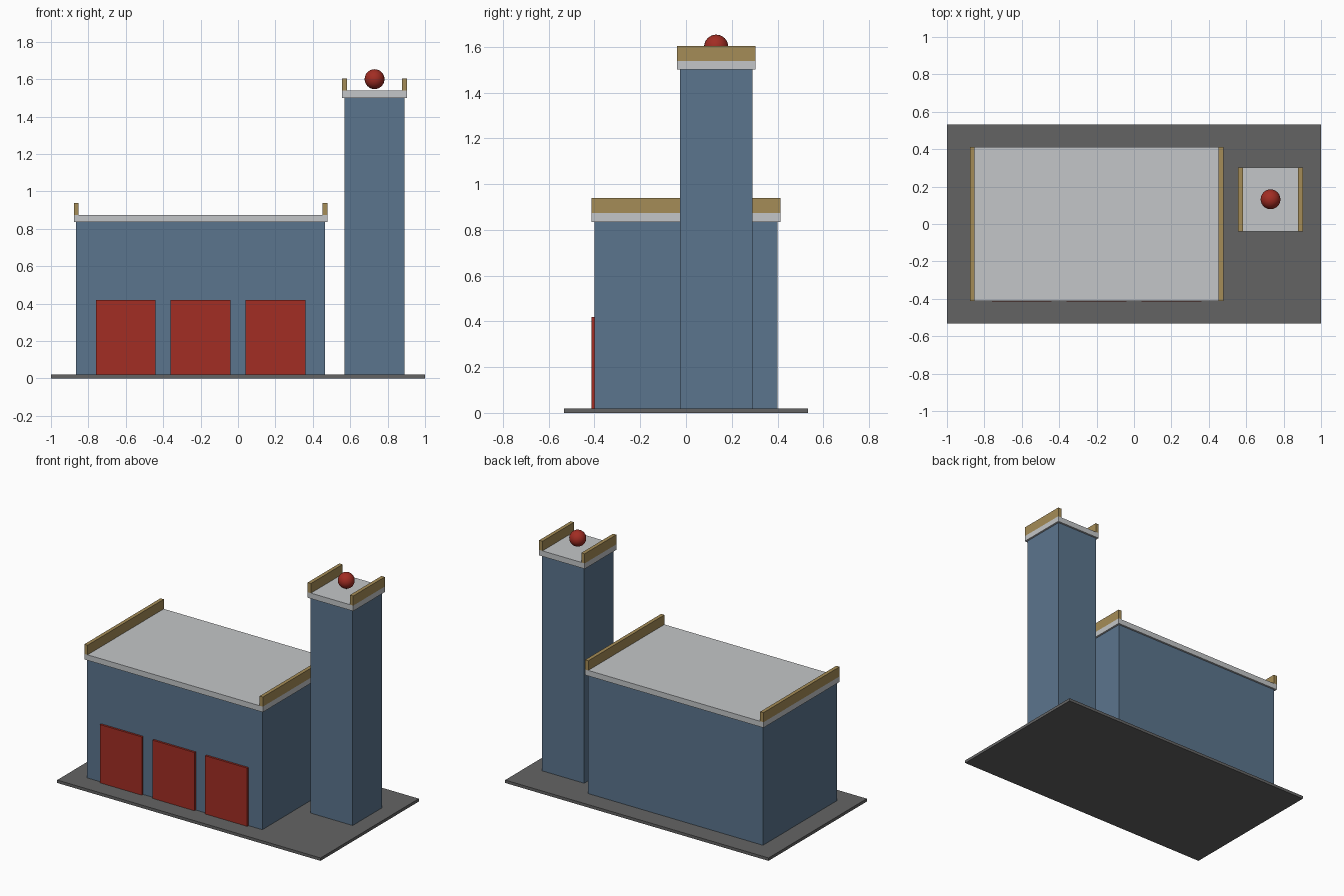
import bpy

default = bpy.data.objects.get("Cube")
if default:
    bpy.data.objects.remove(default, do_unlink=True)


def material(name, rgb):
    mat = bpy.data.materials.new(name)
    mat.use_nodes = True
    colour = (*rgb, 1)
    mat.diffuse_color = colour
    mat.node_tree.nodes["Principled BSDF"].inputs["Base Color"].default_value = colour
    return mat


BLUE = material("slate blue", (0.105, 0.178, 0.27))
GREY = material("light grey", (0.55, 0.565, 0.58))
TAN = material("tan", (0.376, 0.262, 0.095))
RED = material("red", (0.36, 0.026, 0.017))
DARK = material("dark grey", (0.127, 0.127, 0.127))


def box(name, mat, x, y, z):
    """Box spanning the (low, high) range on each axis."""
    spans = (x, y, z)
    bpy.ops.mesh.primitive_cube_add(size=1, location=[(a + b) / 2 for a, b in spans])
    obj = bpy.context.object
    obj.name = name
    obj.scale = [b - a for a, b in spans]
    bpy.ops.object.transform_apply(location=False, rotation=False, scale=True)
    obj.data.materials.append(mat)
    return obj


def block(name, x, y, top):
    """Walls, an overhanging roof slab and a parapet on each side."""
    lip, slab, rail, thick = 0.013, 0.038, 0.066, 0.025
    box(name + "_walls", BLUE, x, y, (GROUND, top))
    x = (x[0] - lip, x[1] + lip)
    y = (y[0] - lip, y[1] + lip)
    box(name + "_roof", GREY, x, y, (top, top + slab))
    z = (top + slab, top + slab + rail)
    box(name + "_right_parapet", TAN, (x[0], x[0] + thick), y, z)
    box(name + "_left_parapet", TAN, (x[1] - thick, x[1]), y, z)


# Ground slab
GROUND = 0.02
box("ground_slab", DARK, (-1, 1), (-0.533, 0.533), (0, GROUND))

# Main hall and tower
block("hall", (-0.865, 0.465), (-0.4, 0.4), 0.835)
block("tower", (0.57, 0.89), (-0.027, 0.29), 1.5)

# Garage doors
for i, centre in enumerate((-0.6, -0.2, 0.2)):
    box(f"garage_door_{i + 1}", RED, (centre - 0.16, centre + 0.16),
        (-0.414, -0.399), (GROUND, 0.42))

# Beacon above the tower roof
bpy.ops.mesh.primitive_uv_sphere_add(segments=24, ring_count=16, radius=0.053,
                                     location=(0.73, 0.132, 1.6))
beacon = bpy.context.object
beacon.name = "beacon"
beacon.data.materials.append(RED)
bpy.ops.object.shade_smooth()
